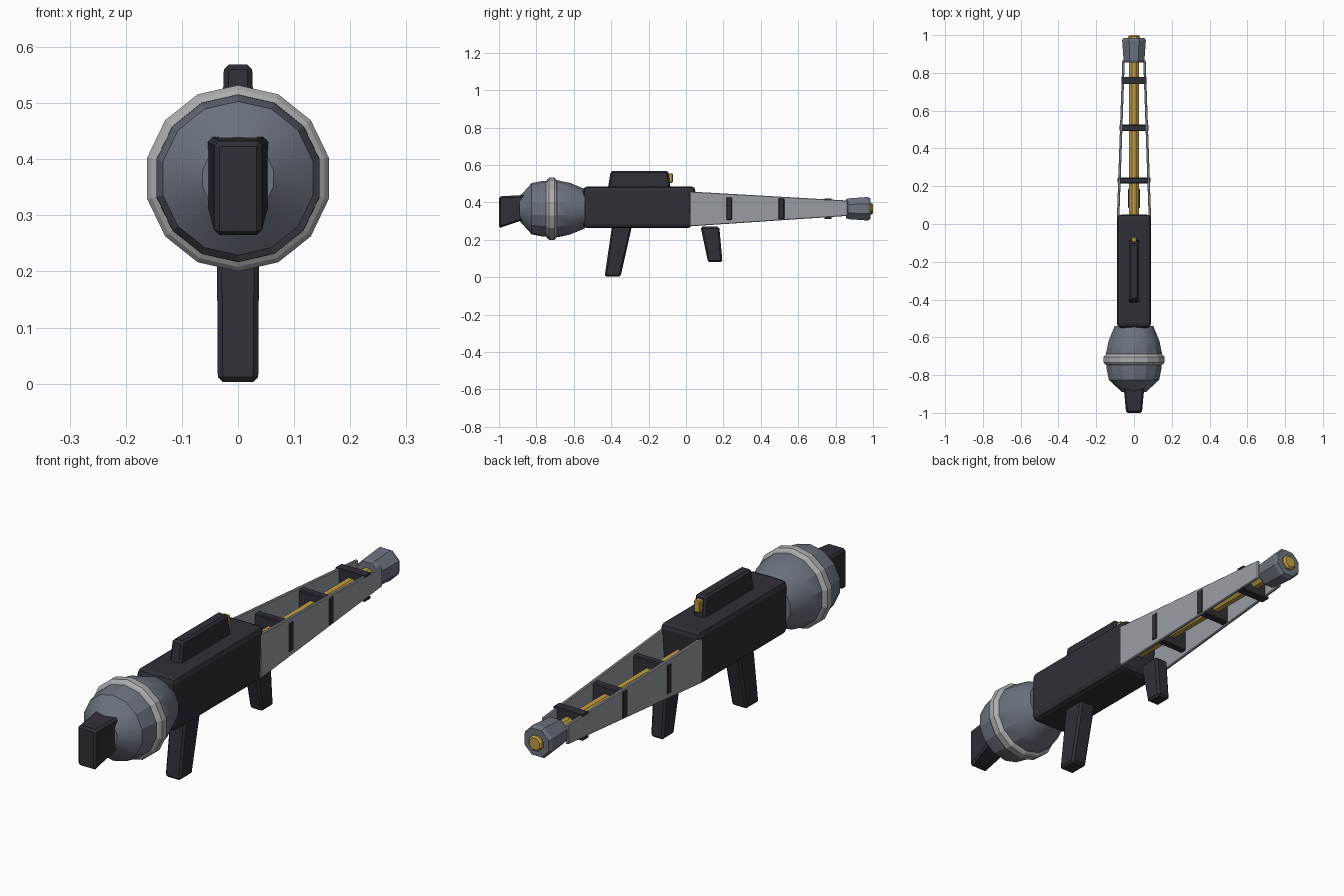
import bpy, bmesh, math

cube = bpy.data.objects.get("Cube")
if cube:
    bpy.data.objects.remove(cube, do_unlink=True)

AXIS_Z = 0.366


def material(name, r, g, b):
    m = bpy.data.materials.new(name)
    m.use_nodes = True
    m.diffuse_color = (r, g, b, 1)
    bsdf = next(n for n in m.node_tree.nodes if n.type == 'BSDF_PRINCIPLED')
    bsdf.inputs["Base Color"].default_value = (r, g, b, 1)
    return m


dark = material("charcoal", 0.028, 0.028, 0.038)
steel = material("blue grey steel", 0.15, 0.17, 0.21)
plate = material("grey plate", 0.32, 0.34, 0.37)
silver = material("light silver", 0.40, 0.41, 0.42)
gold = material("gold", 0.55, 0.35, 0.06)


def finish(name, bm, mat, bevel=0, segments=1, smooth=0):
    bmesh.ops.recalc_face_normals(bm, faces=bm.faces)
    mesh = bpy.data.meshes.new(name)
    bm.to_mesh(mesh)
    bm.free()
    mesh.materials.append(mat)
    ob = bpy.data.objects.new(name, mesh)
    bpy.context.collection.objects.link(ob)
    if bevel:
        mod = ob.modifiers.new("bevel", 'BEVEL')
        mod.width, mod.segments = bevel, segments
    if smooth:
        bpy.ops.object.select_all(action='DESELECT')
        ob.select_set(True)
        bpy.context.view_layer.objects.active = ob
        bpy.ops.object.shade_smooth_by_angle(angle=math.radians(smooth))
    return ob


def prism(name, corners, mat, bevel=0, segments=1):
    """Side outline of (y, z, x0, x1) corners, spanning x0 to x1."""
    bm = bmesh.new()
    a = [bm.verts.new((c[2], c[0], c[1])) for c in corners]
    b = [bm.verts.new((c[3], c[0], c[1])) for c in corners]
    bm.faces.new(a)
    bm.faces.new(b[::-1])
    n = len(corners)
    for i in range(n):
        j = (i + 1) % n
        bm.faces.new((a[i], b[i], b[j], a[j]))
    return finish(name, bm, mat, bevel, segments)


def block(name, corners, mat, bevel=0, segments=1):
    """Symmetric prism from (y, z, half width) corners."""
    return prism(name, [(y, z, -w, w) for y, z, w in corners], mat, bevel, segments)


def box(name, y0, y1, z0, z1, w, mat, bevel=0, segments=1):
    return block(name, [(y0, z0, w), (y1, z0, w), (y1, z1, w), (y0, z1, w)],
                 mat, bevel, segments)


def lathe(name, profile, sides, mat, phase=0, smooth=0):
    """Turned part about the long axis from (y, radius) rings."""
    bm = bmesh.new()
    rings = []
    for y, r in profile:
        angles = [2 * math.pi * (i + phase) / sides for i in range(sides)]
        rings.append([bm.verts.new((r * math.sin(t), y, AXIS_Z + r * math.cos(t)))
                      for t in angles])
    for a, b in zip(rings, rings[1:]):
        for i in range(sides):
            j = (i + 1) % sides
            bm.faces.new((a[i], a[j], b[j], b[i]))
    bm.faces.new(rings[0])
    bm.faces.new(rings[-1])
    return finish(name, bm, mat, smooth=smooth)


# Round front drum with its band and the square nozzle
lathe("front_drum", [(-0.89, 0.065), (-0.825, 0.137), (-0.765, 0.149), (-0.68, 0.151),
                     (-0.62, 0.138), (-0.54, 0.105)], 14, steel, smooth=25)
lathe("drum_band", [(-0.75, 0.145), (-0.742, 0.158), (-0.732, 0.166), (-0.704, 0.166),
                    (-0.694, 0.158), (-0.686, 0.145)], 14, silver)
block("front_nozzle", [(-1.0, 0.262, 0.042), (-0.86, 0.31, 0.055),
                       (-0.86, 0.44, 0.055), (-1.0, 0.432, 0.042)], dark, 0.009)

# Main housing
block("main_body", [(-0.55, 0.262, 0.09), (0.03, 0.262, 0.09),
                    (0.052, 0.485, 0.09), (-0.55, 0.485, 0.09)], dark, 0.022, 2)

# Sight on top with its rear lens
block("top_sight", [(-0.418, 0.475, 0.028), (-0.082, 0.475, 0.028),
                    (-0.095, 0.569, 0.025), (-0.402, 0.569, 0.025)], dark, 0.009)
box("sight_lens", -0.10, -0.07, 0.505, 0.555, 0.014, gold, 0.004)

# Grips
block("front_grip", [(-0.435, 0.003, 0.036), (-0.35, 0.003, 0.036),
                     (-0.283, 0.30, 0.038), (-0.392, 0.30, 0.038)], dark, 0.009)
block("rear_grip", [(0.118, 0.08, 0.03), (0.195, 0.08, 0.03),
                    (0.178, 0.27, 0.032), (0.078, 0.27, 0.032)], dark, 0.009)

# Tapered side plates
for side, label in ((1, "left"), (-1, "right")):
    corners = [(0.02, 0.272, 0.091), (0.865, 0.328, 0.062),
               (0.865, 0.410, 0.062), (0.02, 0.458, 0.091)]
    prism(label + "_side_plate",
          [(y, z, side * (x - 0.013), side * x) for y, z, x in corners], plate, 0.003)

# Gold core rod
lathe("core_rod", [(0.0, 0.028), (0.90, 0.028)], 8, gold, 0.5)

# Cross braces between the plates
box("front_brace", 0.215, 0.246, 0.305, 0.428, 0.0865, dark, 0.004)
box("middle_brace", 0.492, 0.526, 0.31, 0.422, 0.077, dark, 0.004)
box("rear_brace", 0.744, 0.776, 0.312, 0.420, 0.060, dark, 0.003)
for z, label in ((0.316, "lower"), (0.415, "upper")):
    box(label + "_rear_brace_lip", 0.741, 0.779, z - 0.004, z + 0.006, 0.067, dark)

# Tail cap and its gold tip
lathe("tail_cap", [(0.855, 0.055), (0.868, 0.060), (0.972, 0.068), (0.986, 0.060)],
      8, steel, 0.5)
lathe("tail_tip", [(0.97, 0.033), (0.993, 0.033), (1.0, 0.026)], 8, gold, 0.5)
